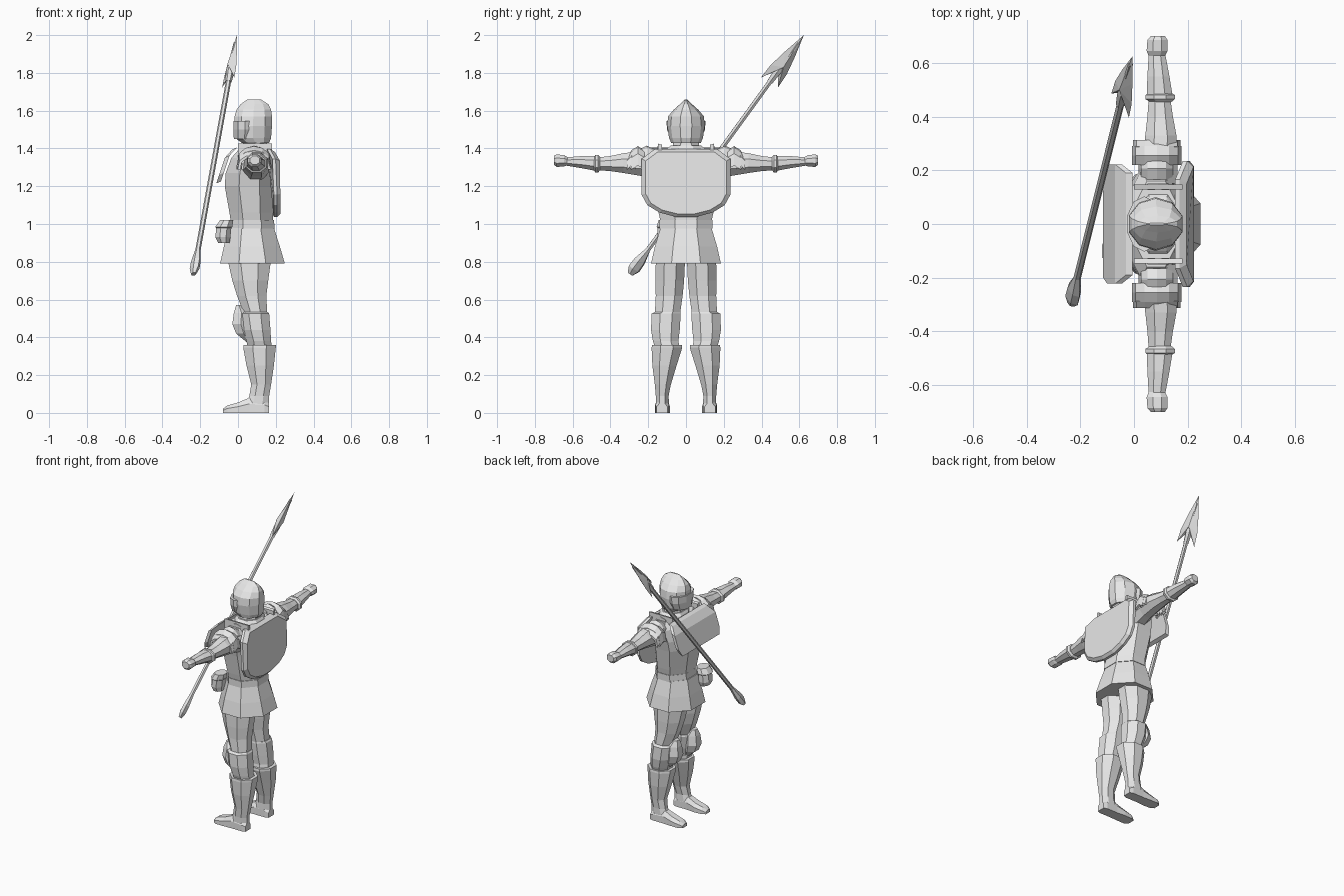
import bpy, bmesh, math
from mathutils import Vector

steel = bpy.data.materials.new("pale_steel")
steel.diffuse_color = (0.8, 0.8, 0.8, 1)


def finish(name, bm, mirror=False):
    bmesh.ops.recalc_face_normals(bm, faces=bm.faces)
    me = bpy.data.meshes.new(name)
    bm.to_mesh(me)
    bm.free()
    me.materials.append(steel)
    ob = bpy.data.objects.new(name, me)
    bpy.context.collection.objects.link(ob)
    if mirror:
        ob.modifiers.new("mirror", 'MIRROR').use_axis = (False, True, False)
    return ob


def skin(name, rings, mirror=False):
    """Join equal-length rings of points and cap both ends."""
    bm = bmesh.new()
    vs = [[bm.verts.new(p) for p in r] for r in rings]
    n = len(rings[0])
    for a, b in zip(vs, vs[1:]):
        for i in range(n):
            j = (i + 1) % n
            bm.faces.new((a[i], a[j], b[j], b[i]))
    bm.faces.new(vs[0])
    bm.faces.new(vs[-1])
    return finish(name, bm, mirror)


def loft(name, axis, stations, n=8, mirror=False):
    """Station: position on axis, then min/max on the two other axes."""
    rings = []
    k = 1 / math.cos(math.pi / n)
    for t, a0, a1, b0, b1 in stations:
        ring = []
        for i in range(n):
            w = 2 * math.pi * (i + 0.5) / n
            a = (a0 + a1) / 2 + (a1 - a0) / 2 * k * math.cos(w)
            b = (b0 + b1) / 2 + (b1 - b0) / 2 * k * math.sin(w)
            ring.append({'x': (t, a, b), 'y': (a, t, b), 'z': (a, b, t)}[axis])
        rings.append(ring)
    return skin(name, rings, mirror)


# Helmet with fore-and-aft ridge, visor and neck
loft("helmet", 'z', [
    (1.43, .02, .165, -.075, .075), (1.455, -.015, .175, -.085, .085),
    (1.52, -.02, .18, -.095, .095), (1.57, -.018, .18, -.09, .09),
    (1.605, -.008, .175, -.062, .062), (1.635, .015, .16, -.03, .03),
    (1.66, .05, .12, -.004, .004)], 10)
loft("visor", 'z', [
    (1.45, -.022, .09, -.075, .075), (1.50, -.025, .10, -.096, .096),
    (1.545, -.025, .10, -.098, .098)], 10)
loft("neck", 'z', [(1.34, .02, .16, -.09, .09), (1.41, .025, .155, -.07, .07),
                   (1.45, .03, .15, -.065, .065)])
loft("gorget", 'z', [(1.37, 0, .18, -.13, .13), (1.40, .01, .17, -.10, .10),
                     (1.415, .02, .16, -.08, .08)])

# Torso, belt and flared skirt
loft("torso", 'z', [
    (.99, -.035, .185, -.13, .13), (1.06, -.045, .185, -.145, .145),
    (1.20, -.07, .19, -.17, .17), (1.27, -.065, .19, -.185, .185),
    (1.35, -.035, .18, -.20, .20), (1.39, 0, .165, -.16, .16)])
loft("belt", 'z', [(.975, -.045, .195, -.14, .14), (1.02, -.04, .19, -.14, .14)])
loft("skirt", 'z', [
    (.79, -.095, .248, -.185, .185), (.88, -.075, .222, -.165, .165),
    (.98, -.05, .19, -.135, .135)])
loft("belt_pouch", 'z', [
    (.90, -.105, -.045, -.14, -.06), (.93, -.12, -.04, -.15, -.05),
    (.98, -.115, -.035, -.15, -.05), (.985, -.12, -.03, -.155, -.045),
    (1.02, -.095, -.025, -.145, -.055)], 4 * 2)


# Sloping mantle over the upper chest
def flap(x, z, w, lift):
    return [(x, -w, z), (x, w, z), (x + .025, w, z + lift), (x + .025, -w, z + lift)]


skin("chest_mantle", [flap(-.115, 1.215, .20, .01), flap(-.10, 1.26, .222, .012),
                      flap(-.07, 1.35, .222, .012), flap(-.03, 1.395, .19, .01)])

# Shield on the back, with chamfered rim
half = [(.165, 1.397), (.235, 1.345), (.235, 1.155), (.205, 1.10), (.14, 1.06), (.05, 1.037)]
outline = half + [(-y, z) for y, z in reversed(half)]


def shield_ring(x, s):
    ring = []
    for y, z in outline:
        zz = 1.22 + (z - 1.22) * s
        lean = max(0, zz - 1.33) * .55
        ring.append((x - lean, y * s, zz))
    return ring


skin("back_shield", [shield_ring(.185, .93), shield_ring(.19, 1),
                     shield_ring(.207, 1), shield_ring(.224, .91)])

# Raised collar plates standing on the shoulders
loft("collar_plate", 'y', [(.128, .0, .18, 1.35, 1.42), (.147, .0, .18, 1.35, 1.425)], 4, True)
loft("collar_post", 'y', [(.126, .05, .13, 1.37, 1.415), (.15, .05, .13, 1.37, 1.41)], 6, True)

# Layered pauldrons, swept as arcs over the arm
for i, (y0, y1, top, hw) in enumerate([(.165, .25, 1.415, .068), (.22, .29, 1.412, .092),
                                       (.265, .312, 1.388, .088)]):
    rings = []
    for y, drop in ((y0, .02), ((y0 + y1) / 2, 0), (y1, .022)):
        arc = []
        for s, order in ((1, range(7)), (.84, range(6, -1, -1))):
            for k in order:
                w = math.pi * k / 6
                arc.append((.085 + hw * s * math.cos(w), y,
                            1.31 - drop + (top - 1.31) * s * math.sin(w) ** .7))
        rings.append(arc)
    skin("pauldron_%d" % (i + 1), rings, True)

# Arms, cuffs and fists
loft("upper_arm", 'y', [
    (.15, .02, .165, 1.23, 1.38), (.24, .035, .16, 1.255, 1.385),
    (.33, .042, .158, 1.27, 1.375), (.40, .05, .145, 1.28, 1.36),
    (.47, .055, .135, 1.285, 1.352)], 8, True)
loft("elbow_cuff", 'y', [(.455, .06, .14, 1.285, 1.355), (.465, .042, .152, 1.272, 1.365),
                         (.48, .042, .152, 1.272, 1.365), (.488, .055, .14, 1.285, 1.355)],
     8, True)
loft("forearm", 'y', [(.47, .047, .145, 1.28, 1.36), (.55, .05, .132, 1.295, 1.36),
                      (.64, .055, .115, 1.31, 1.352)], 8, True)
loft("fist", 'y', [(.625, .055, .115, 1.312, 1.352), (.645, .047, .125, 1.305, 1.365),
                   (.685, .05, .125, 1.302, 1.368), (.70, .063, .115, 1.315, 1.36)], 8, True)

# Legs: thigh, knee and shin
loft("thigh", 'z', [
    (.90, -.03, .17, .01, .15), (.79, -.05, .172, .006, .16),
    (.70, -.03, .16, .01, .162), (.62, -.005, .15, .018, .16),
    (.52, .035, .155, .032, .165)], 8, True)
loft("knee_guard", 'z', [
    (.535, .02, .158, .03, .165), (.525, .012, .165, .028, .182),
    (.44, .025, .172, .033, .185), (.38, .045, .175, .04, .175),
    (.35, .05, .18, .035, .165)], 8, True)
loft("knee_cap", 'z', [
    (.57, -.01, .02, .075, .12), (.53, -.022, .06, .058, .142),
    (.47, -.03, .06, .05, .15), (.42, -.01, .07, .058, .142),
    (.375, .045, .075, .08, .12)], 6, True)
loft("greave", 'z', [
    (.36, .03, .20, .022, .18), (.345, .028, .20, .02, .182),
    (.25, .045, .19, .05, .178), (.15, .07, .175, .08, .165),
    (.09, .06, .165, .092, .16), (.04, .04, .165, .09, .16)], 8, True)


# Feet
def sole(x, y0, y1, top):
    return [(x, y0, 0), (x, y1, 0), (x, y1, top * .6), (x, y1 - .018, top),
            (x, y0 + .018, top), (x, y0, top * .6)]


skin("foot", [sole(.165, .098, .155, .055), sole(.14, .09, .162, .07), sole(.06, .09, .162, .08),
              sole(0, .085, .165, .055), sole(-.055, .088, .165, .04),
              sole(-.08, .102, .15, .022)], True)

# Spear: shaft, butt and barbed head along one slanted line
tip, butt = Vector((-.006, .624, 2.0)), Vector((-.235, -.295, .735))
along = (tip - butt).normalized()
wide = Vector((.065, -.10, .045))
wide = (wide - along * wide.dot(along)).normalized()
thick = along.cross(wide)
length = (tip - butt).length


def spear_part(name, stations, n):
    rings = []
    for d, rw, rt in stations:
        c = butt + along * d
        rings.append([c + wide * (rw * math.cos(2 * math.pi * i / n))
                      + thick * (rt * math.sin(2 * math.pi * i / n)) for i in range(n)])
    skin(name, rings)


spear_part("spear_shaft", [(.10, .014, .014), (length - .2, .014, .014)], 6)
spear_part("spear_butt", [(0, .018, .012), (.035, .038, .022), (.085, .036, .022),
                          (.165, .014, .014)], 6)
spear_part("spear_socket", [(length - .31, .017, .017), (length - .24, .022, .022),
                            (length - .05, .008, .010)], 6)
bm = bmesh.new()
profile = [(0, 0), (.13, .036), (.23, .058), (.315, .062), (.26, .022), (.255, 0)]
loop = profile + [(d, -w) for d, w in reversed(profile[1:-1])]
edge = [bm.verts.new(tip - along * d + wide * w) for d, w in loop]
for side in (1, -1):
    ridge = bm.verts.new(tip - along * .2 + thick * .024 * side)
    for i in range(len(edge)):
        bm.faces.new((edge[i], edge[(i + 1) % len(edge)], ridge))
finish("spear_head", bm)
